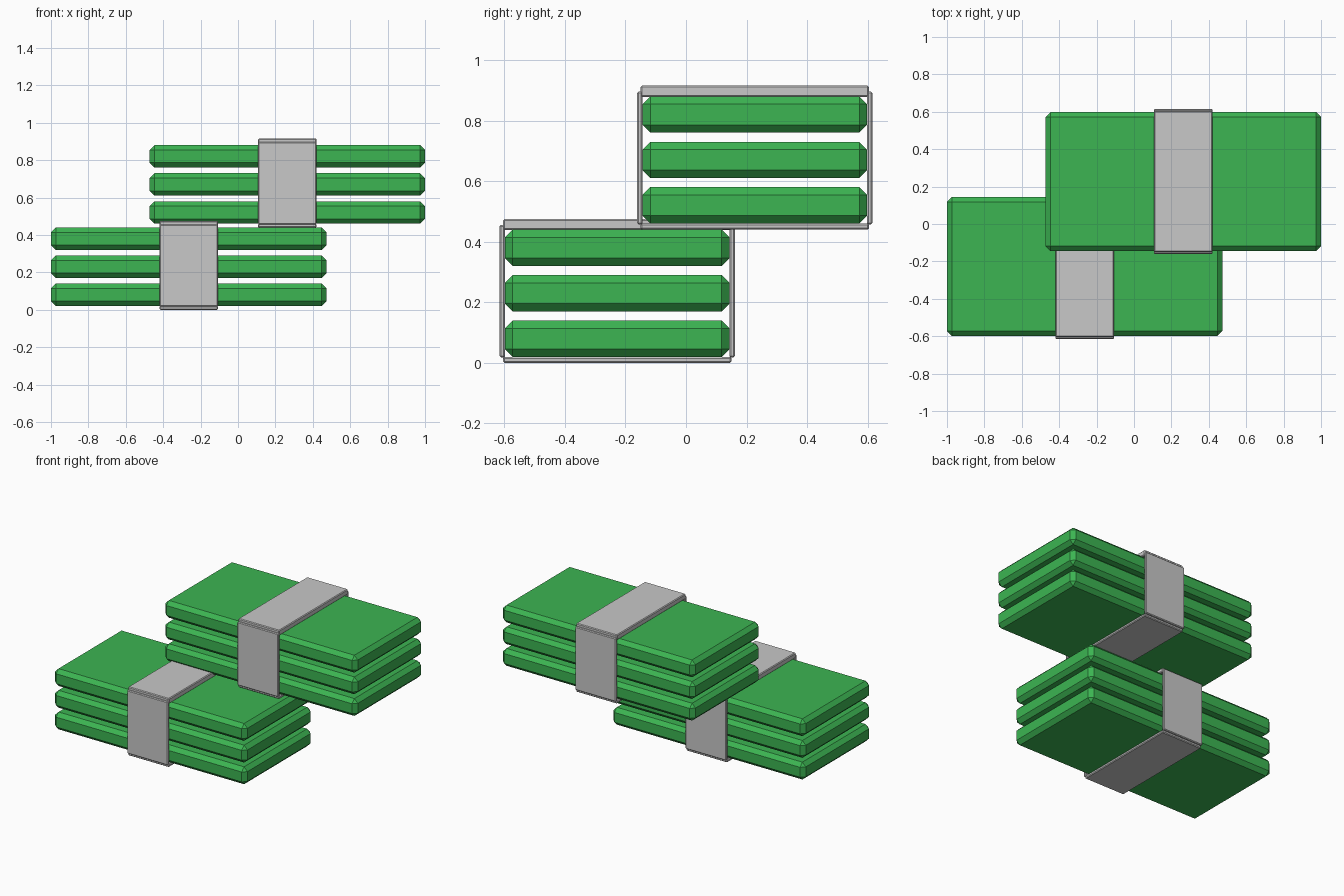
import bpy, bmesh

if "Cube" in bpy.data.objects:
    bpy.data.objects.remove(bpy.data.objects["Cube"])


def material(name, rgb):
    m = bpy.data.materials.new(name)
    m.diffuse_color = (*rgb, 1)
    m.use_nodes = True
    m.node_tree.nodes["Principled BSDF"].inputs["Base Color"].default_value = m.diffuse_color
    return m


green = material("note green", (0.045, 0.46, 0.085))
grey = material("band grey", (0.58, 0.58, 0.58))


def box(name, lo, hi, chamfer, mat):
    """Chamfered box between two corners."""
    bm = bmesh.new()
    bmesh.ops.create_cube(bm, size=1)
    for v in bm.verts:
        v.co = [(a + b) / 2 + c * (b - a) for a, b, c in zip(lo, hi, v.co)]
    bmesh.ops.bevel(bm, geom=bm.edges[:], offset=chamfer, segments=1,
                    affect='EDGES', profile=0.5)
    bmesh.ops.recalc_face_normals(bm, faces=bm.faces[:])
    me = bpy.data.meshes.new(name)
    bm.to_mesh(me)
    bm.free()
    me.materials.append(mat)
    ob = bpy.data.objects.new(name, me)
    bpy.context.collection.objects.link(ob)
    return ob


def bundle(prefix, x, y, z):
    """Three banknote slabs held by a paper band; x, y, z is the low corner."""
    L, W = 1.473, 0.742
    # banknote slabs
    for i in range(3):
        zi = z + 0.02 + 0.15 * i
        box(f"{prefix}_notes_{i + 1}", (x, y, zi), (x + L, y + W, zi + 0.12), 0.026, green)
    # band: bottom, top and two side strips
    x0, x1 = x + 0.58, x + 0.893
    e = 0.005
    box(f"{prefix}_band_bottom", (x0, y - 0.006, z), (x1, y + W + 0.006, z + 0.02), e, grey)
    box(f"{prefix}_band_top", (x0, y - 0.006, z + 0.438), (x1, y + W + 0.006, z + 0.475), e, grey)
    for side, y0 in (("front", y - 0.017), ("back", y + W - 0.001)):
        box(f"{prefix}_band_{side}", (x0, y0, z + 0.017), (x1, y0 + 0.018, z + 0.456), e, grey)


bundle("lower", -1.0, -0.598, 0.0)
bundle("upper", -0.473, -0.144, 0.44)
